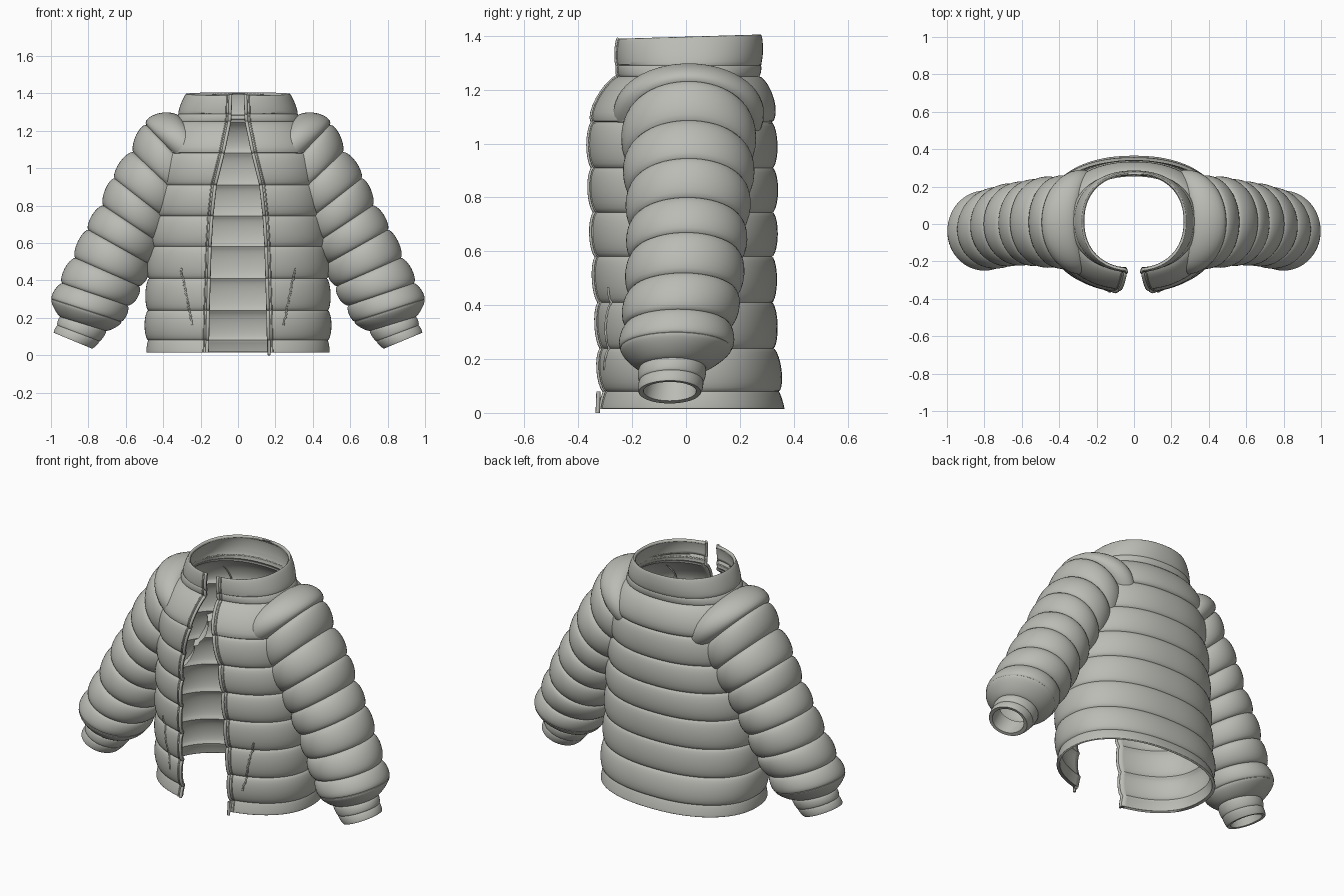
import bpy, bmesh, math, random

random.seed(4)
cube = bpy.data.objects.get("Cube")
if cube:
    bpy.data.objects.remove(cube, do_unlink=True)

fabric = bpy.data.materials.new("warm grey fabric")
fabric.use_nodes = True
GREY = (0.5, 0.5, 0.465, 1)
fabric.diffuse_color = GREY
fabric.node_tree.nodes["Principled BSDF"].inputs["Base Color"].default_value = GREY

# Body seams: height, half width, front y, back y, half opening, puff above the seam
BODY = [
    (0.015, 0.49, -0.33, 0.365, 0.165, 0.003),
    (0.08, 0.48, -0.312, 0.345, 0.163, 0.02),
    (0.24, 0.48, -0.322, 0.325, 0.16, 0.018),
    (0.41, 0.475, -0.33, 0.32, 0.155, 0.018),
    (0.58, 0.465, -0.34, 0.32, 0.15, 0.02),
    (0.745, 0.45, -0.345, 0.322, 0.14, 0.02),
    (0.91, 0.435, -0.35, 0.322, 0.122, 0.02),
    (1.08, 0.42, -0.345, 0.318, 0.08, 0.032),
    (1.25, 0.335, -0.25, 0.272, 0.045, 0.004),
    (1.29, 0.318, -0.252, 0.278, 0.043, 0.008),
    (1.397, 0.277, -0.25, 0.278, 0.04, 0),
]
# Sleeve seams: outer x z, inner x z, centre y, half depth, puff after the seam
SLEEVE = [
    (0.31, 1.275, 0.15, 1.0, 0.01, 0.235, 0.05),
    (0.49, 1.23, 0.2, 0.93, 0.01, 0.225, 0.028),
    (0.56, 1.085, 0.28, 0.82, 0.01, 0.22, 0.028),
    (0.66, 0.945, 0.36, 0.71, 0.01, 0.212, 0.025),
    (0.72, 0.80, 0.42, 0.60, 0.005, 0.202, 0.025),
    (0.80, 0.67, 0.48, 0.49, 0, 0.198, 0.025),
    (0.87, 0.52, 0.53, 0.37, -0.01, 0.195, 0.025),
    (0.94, 0.385, 0.59, 0.265, -0.03, 0.19, 0.015),
    (0.995, 0.30, 0.625, 0.18, -0.037, 0.205, 0.015),
    (0.95, 0.205, 0.705, 0.13, -0.05, 0.122, 0.006),
    (0.965, 0.16, 0.74, 0.075, -0.055, 0.118, 0.004),
    (0.985, 0.12, 0.78, 0.035, -0.06, 0.115, 0),
    (0.965, 0.115, 0.80, 0.045, -0.06, 0.098, 0),
    (0.93, 0.2, 0.75, 0.13, -0.05, 0.09, 0),
]
ROUND = 0.9   # slightly squared cross-section


def puff(t):
    return max(0, 1 - (2 * t - 1) ** 2) ** 0.6


def puffed_rows(seams, steps=10):
    """Interpolate between seams, closely spaced near each crease."""
    rows = []
    for lo, hi in zip(seams, seams[1:]):
        for i in range(steps):
            t = (1 - math.cos(math.pi * i / steps)) / 2
            row = [p + (q - p) * t for p, q in zip(lo[:-1], hi[:-1])]
            rows.append(row + [lo[-1] * puff(t)])
    return rows + [list(seams[-1])]


def body_at(z):
    z = min(max(z, BODY[0][0]), BODY[-1][0])
    for lo, hi in zip(BODY, BODY[1:]):
        if z <= hi[0]:
            t = (z - lo[0]) / (hi[0] - lo[0])
            return [p + (q - p) * t for p, q in zip(lo[:-1], hi[:-1])] + [lo[-1] * puff(t)]


def body_point(row, theta):
    z, a, front, back, gap, bulge = row
    s, c = math.sin(theta), math.cos(theta)
    x = math.copysign(abs(s) ** ROUND, s) * (a + bulge)
    y = (front + back) / 2 - math.copysign(abs(c) ** ROUND, c) * ((back - front) / 2 + bulge)
    return (x, y, z + (0.03 * y if z > 1.3 else 0))


def angle_for(row, x):
    return math.asin(min(1, (x / (row[1] + row[5])) ** (1 / ROUND)))


def inside_body(p):
    z, a, front, back, gap, bulge = body_at(p[2])
    return (p[0] / a) ** 2 + ((p[1] - (front + back) / 2) / ((back - front) / 2)) ** 2 < 0.82


def finish(obj, angle=40):
    bpy.context.collection.objects.link(obj)
    obj.data.materials.append(fabric)
    if obj.type == 'MESH':
        bpy.ops.object.select_all(action='DESELECT')
        obj.select_set(True)
        bpy.context.view_layer.objects.active = obj
        bpy.ops.object.shade_smooth_by_angle(angle=math.radians(angle))
    return obj


def grid(name, rows, closed=False, hidden=None):
    bm = bmesh.new()
    vs = [[bm.verts.new(p) for p in row] for row in rows]
    n = len(rows[0])
    for lo, hi in zip(vs, vs[1:]):
        for c in range(n if closed else n - 1):
            d = (c + 1) % n
            quad = (lo[c], lo[d], hi[d], hi[c])
            if not (hidden and all(hidden(v.co) for v in quad)):
                bm.faces.new(quad)
    bmesh.ops.delete(bm, geom=[v for v in bm.verts if not v.link_faces], context='VERTS')
    mesh = bpy.data.meshes.new(name)
    bm.to_mesh(mesh)
    bm.free()
    return finish(bpy.data.objects.new(name, mesh))


def tube(name, points, radius):
    curve = bpy.data.curves.new(name, 'CURVE')
    curve.dimensions = '3D'
    curve.bevel_depth = radius
    curve.bevel_resolution = 2
    curve.use_fill_caps = True
    spline = curve.splines.new('POLY')
    spline.points.add(len(points) - 1)
    for sp, p in zip(spline.points, points):
        sp.co = (*p, 1)
    return finish(bpy.data.objects.new(name, curve))


# Quilted body, hem and collar in one open-fronted shell
body_rows = puffed_rows(BODY)
SEGMENTS = 96
shell = []
for row in body_rows:
    start = angle_for(row, row[4])
    sweep = 2 * (math.pi - start)
    shell.append([body_point(row, start + sweep * i / SEGMENTS) for i in range(SEGMENTS + 1)])
body = grid("jacket_body", shell)
solid = body.modifiers.new("thickness", 'SOLIDIFY')
solid.thickness = 0.018
solid.offset = -1

for side, label in ((1, "left"), (-1, "right")):
    # Puffed sleeve with a turned-in cuff
    rings = []
    for ox, oz, ix, iz, cy, depth, bulge in puffed_rows(SLEEVE):
        cx, cz = (ox + ix) / 2, (oz + iz) / 2
        half = math.hypot(ox - ix, oz - iz) / 2
        grow = (half + bulge) / half
        ring = []
        for i in range(56):
            th = -side * math.tau * i / 56
            k = math.cos(th) * grow
            ring.append((side * (cx + k * (ox - ix) / 2),
                         cy + math.sin(th) * (depth + bulge),
                         cz + k * (oz - iz) / 2))
        rings.append(ring)
    grid(label + "_sleeve", rings, closed=True, hidden=inside_body)

    # Zip edge piping and the stitch line beside it
    for part, inset, radius in (("zip_edge", 0, 0.009), ("zip_stitch", 0.02, 0.004)):
        path = []
        for row in body_rows:
            x, y, z = body_point(row, angle_for(row, row[4] + inset))
            path.append((side * x, y, z))
        tube(label + "_" + part, path, radius)

    # Crinkled pocket zip
    path = []
    for i in range(41):
        t = i / 40
        row = body_at(0.16 + 0.305 * t)
        x, y, z = body_point(row, angle_for(row, 0.245 + 0.06 * t))
        path.append((side * (x + random.uniform(-0.004, 0.004)), y, z))
    tube(label + "_pocket_zip", path, 0.005)

# Zip pin hanging below the hem on the left edge
tube("zip_pin", [(0.166, -0.325, 0.08), (0.166, -0.328, 0)], 0.008)
